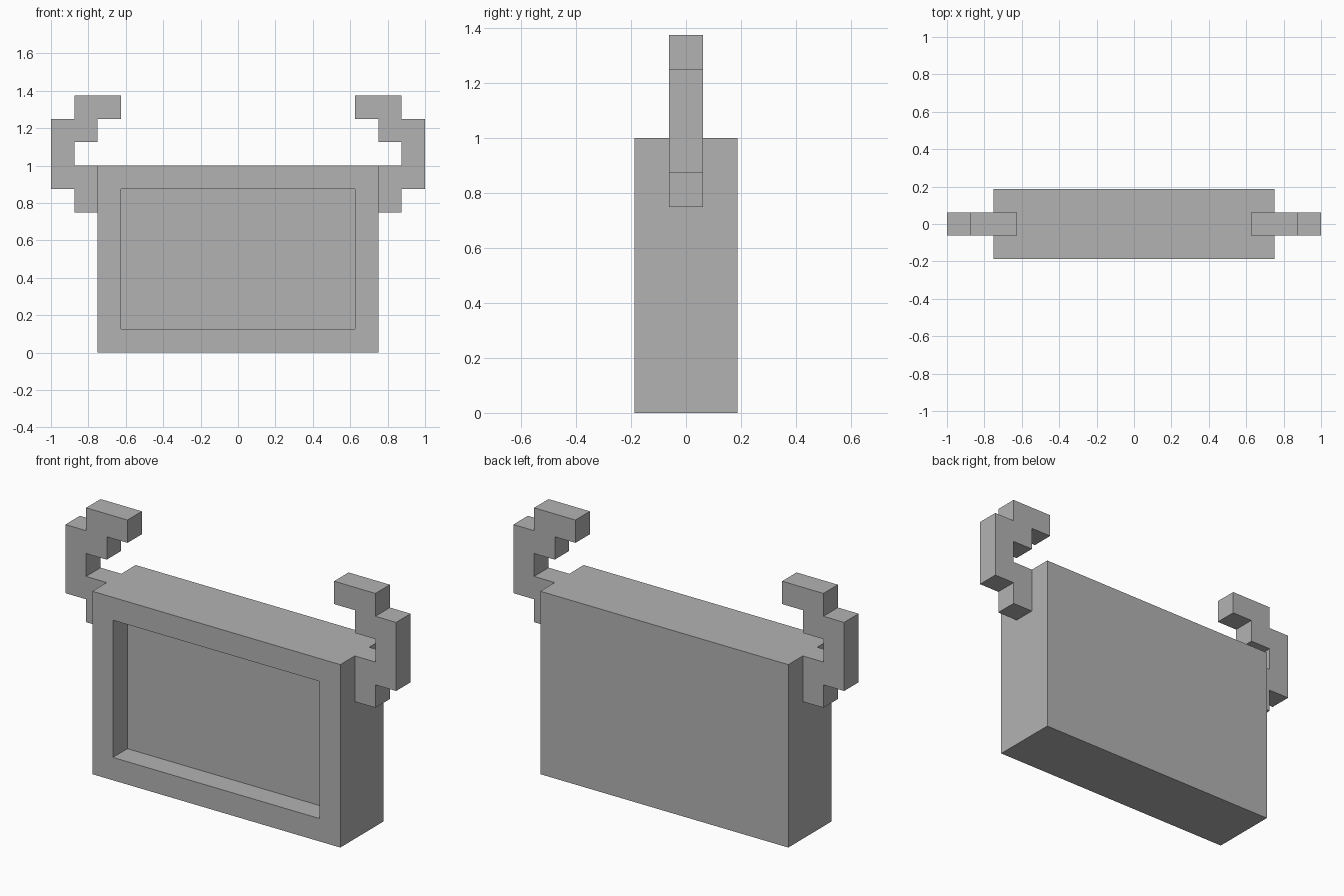
import bpy
import bmesh
from mathutils import Vector

U = 0.125  # block unit

cube = bpy.data.objects.get("Cube")
if cube:
    bpy.data.objects.remove(cube, do_unlink=True)

grey = bpy.data.materials.new("plain grey")
grey.use_nodes = True
colour = (0.45, 0.45, 0.45, 1)
grey.diffuse_color = colour
grey.node_tree.nodes["Principled BSDF"].inputs["Base Color"].default_value = colour


def add_object(name, bm):
    bmesh.ops.recalc_face_normals(bm, faces=bm.faces)
    mesh = bpy.data.meshes.new(name)
    bm.to_mesh(mesh)
    bm.free()
    mesh.materials.append(grey)
    obj = bpy.data.objects.new(name, mesh)
    bpy.context.scene.collection.objects.link(obj)
    return obj


# Box body with a recessed front panel
bm = bmesh.new()
bmesh.ops.create_cube(bm, size=1)
bmesh.ops.scale(bm, vec=(12 * U, 3 * U, 8 * U), verts=bm.verts)
bmesh.ops.translate(bm, vec=(0, 0, 4 * U), verts=bm.verts)
bm.normal_update()
front = min(bm.faces, key=lambda f: f.calc_center_median().y)
bmesh.ops.inset_region(bm, faces=[front], thickness=U, use_even_offset=True)
panel = bmesh.ops.extrude_face_region(bm, geom=[front])
bmesh.ops.translate(bm, vec=(0, U, 0),
                    verts=[g for g in panel["geom"] if isinstance(g, bmesh.types.BMVert)])
if front.is_valid:
    bmesh.ops.delete(bm, geom=[front], context="FACES_ONLY")
add_object("body", bm)

# Stepped horns: one blocky profile in units, extruded and mirrored
profile = [(6, 6), (7, 6), (7, 7), (8, 7), (8, 10), (7, 10), (7, 11),
           (5, 11), (5, 10), (6, 10), (6, 9), (7, 9), (7, 8), (6, 8)]
for name, side in (("left_horn", 1), ("right_horn", -1)):
    bm = bmesh.new()
    face = bm.faces.new([bm.verts.new((side * x * U, -U / 2, z * U)) for x, z in profile])
    back = bmesh.ops.extrude_face_region(bm, geom=[face], use_keep_orig=True)
    bmesh.ops.translate(bm, vec=Vector((0, U, 0)),
                        verts=[g for g in back["geom"] if isinstance(g, bmesh.types.BMVert)])
    add_object(name, bm)
